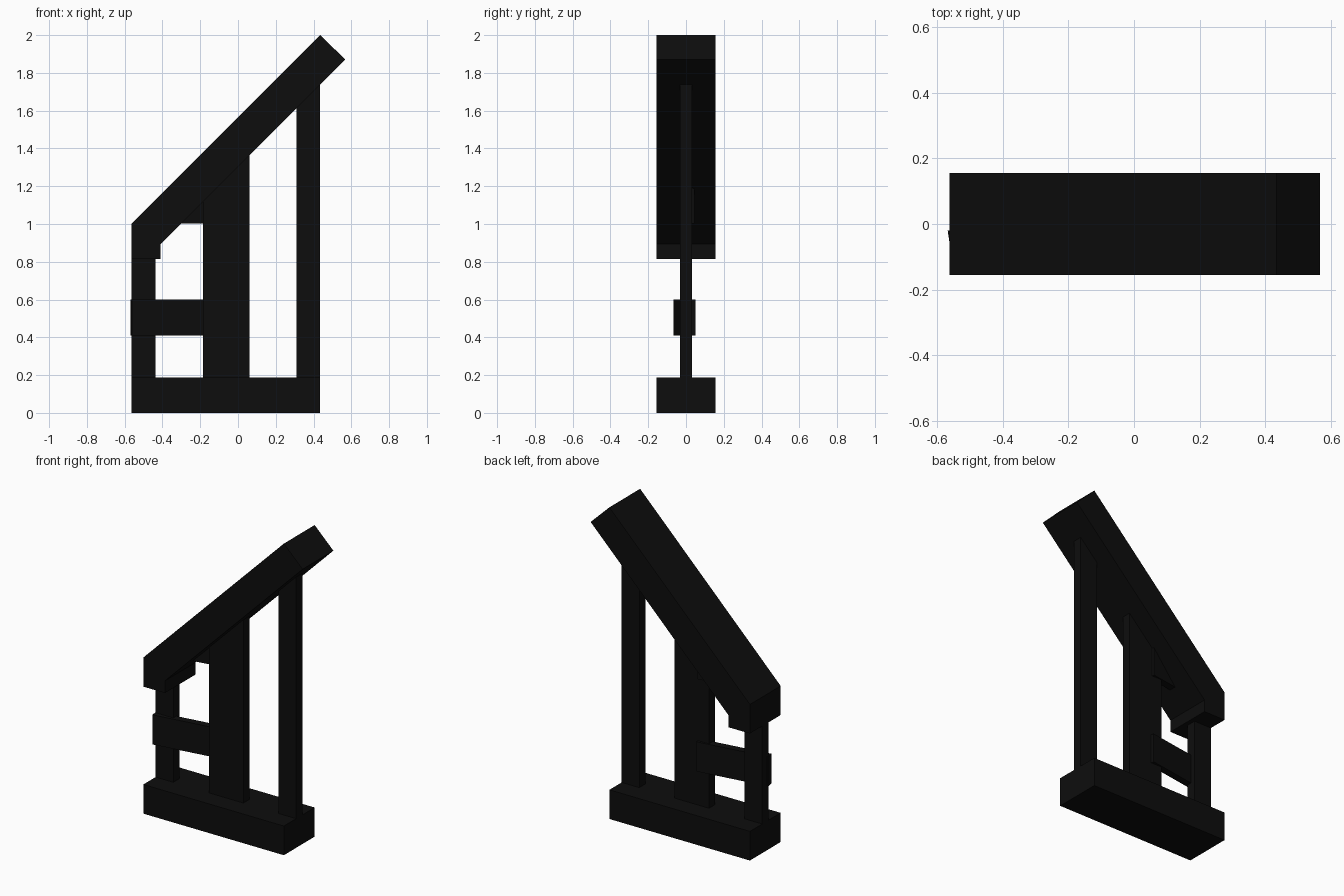
import bpy
import bmesh
from math import radians
from mathutils import Matrix

cube = bpy.data.objects.get("Cube")
if cube:
    bpy.data.objects.remove(cube, do_unlink=True)

# Single dark material
black = bpy.data.materials.new("near black")
black.use_nodes = True
COLOUR = (0.004, 0.004, 0.004, 1)
black.diffuse_color = COLOUR
black.node_tree.nodes["Principled BSDF"].inputs["Base Color"].default_value = COLOUR


def prism(name, profile, depth, matrix=Matrix()):
    """Extrude an x-z profile by depth, centred on y."""
    bm = bmesh.new()
    face = bm.faces.new([bm.verts.new((x, -depth / 2, z)) for x, z in profile])
    made = bmesh.ops.extrude_face_region(bm, geom=[face])["geom"]
    bmesh.ops.translate(bm, vec=(0, depth, 0),
                        verts=[v for v in made if isinstance(v, bmesh.types.BMVert)])
    bmesh.ops.recalc_face_normals(bm, faces=bm.faces)
    bm.transform(matrix)
    mesh = bpy.data.meshes.new(name)
    bm.to_mesh(mesh)
    bm.free()
    mesh.materials.append(black)
    obj = bpy.data.objects.new(name, mesh)
    bpy.context.collection.objects.link(obj)


def rect(x0, x1, z0, z1):
    return [(x0, z0), (x1, z0), (x1, z1), (x0, z1)]


LEFT, RIGHT, WIDE, THIN = -0.563, 0.435, 0.312, 0.062

# Wide sill and the sloping rail with its short vertical foot
prism("base_beam", rect(LEFT, RIGHT, 0, 0.187), WIDE)
prism("sloping_rail", [(LEFT, 0.815), (-0.41, 0.815), (-0.41, 0.893),
                       (0.568, 1.871), (RIGHT, 2.0), (LEFT, 1.002)], WIDE)


# Thin uprights, cut on the slope inside the rail
def upright(name, x0, x1):
    prism(name, [(x0, 0.15), (x1, 0.15), (x1, x1 + 1.4), (x0, x0 + 1.4)], THIN)


upright("low_post", LEFT, -0.438)
upright("middle_board", -0.185, 0.06)
upright("tall_post", 0.31, RIGHT)


# Slightly twisted cross boards
def cross_board(name, x, y, z, length):
    place = Matrix.Translation((x, y, z)) @ Matrix.Rotation(radians(8.7), 4, "Z")
    prism(name, rect(-length / 2, length / 2, -0.095, 0.095), 0.046, place)


cross_board("lower_cross_board", -0.335, -0.008, 0.505, 0.465)
cross_board("upper_cross_board", -0.235, 0.004, 1.097, 0.25)
